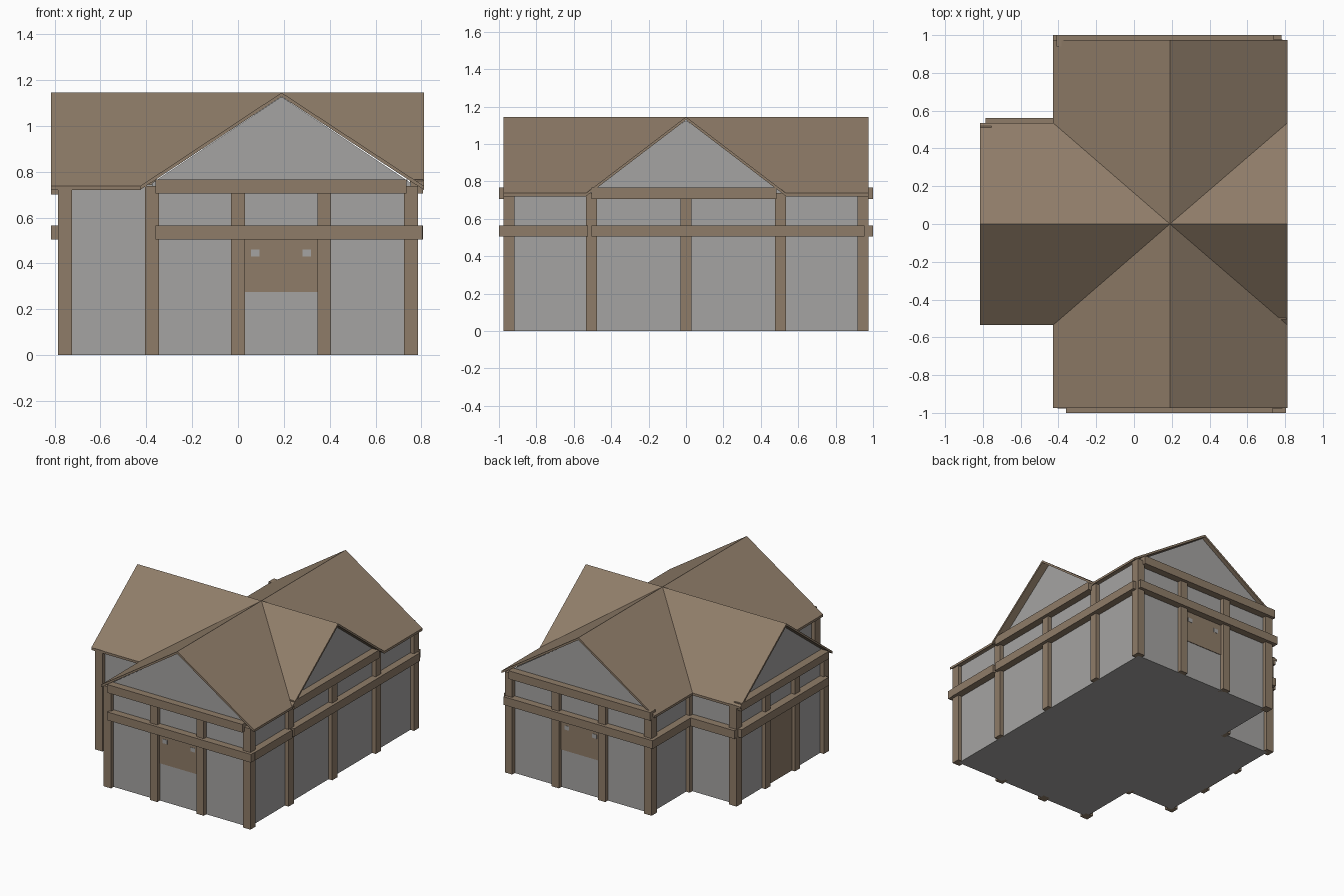
import bpy, bmesh

if "Cube" in bpy.data.objects:
    bpy.data.objects.remove(bpy.data.objects["Cube"])

def material(name, col):
    m = bpy.data.materials.new(name)
    m.diffuse_color = (*col, 1)
    m.use_nodes = True
    m.node_tree.nodes["Principled BSDF"].inputs["Base Color"].default_value = m.diffuse_color
    return m

WOOD = material("brown wood", (0.275, 0.203, 0.140))
WALL = material("grey plaster", (0.375, 0.370, 0.362))

def finish(name, bm, mat):
    bmesh.ops.recalc_face_normals(bm, faces=bm.faces)
    me = bpy.data.meshes.new(name)
    bm.to_mesh(me)
    bm.free()
    me.materials.append(mat)
    ob = bpy.data.objects.new(name, me)
    bpy.context.collection.objects.link(ob)
    return ob

def box(name, x, y, z, mat=WOOD):
    bm = bmesh.new()
    bmesh.ops.create_cube(bm, size=1)
    for v in bm.verts:
        for i, (a, b) in enumerate((x, y, z)):
            v.co[i] = (a + b) / 2 + v.co[i] * (b - a)
    return finish(name, bm, mat)

# Floor plan: main hall along y, side wing towards -x
XL, XM, XR, YM, YW, CX = -0.755, -0.375, 0.755, 0.947, 0.505, 0.19
plan = [(XM, -YM), (XR, -YM), (XR, YM), (XM, YM),
        (XM, YW), (XL, YW), (XL, -YW), (XM, -YW)]
bm = bmesh.new()
floor = bm.faces.new([bm.verts.new((x, y, 0)) for x, y in plan])
top = []
low = list(floor.verts)
top = [bm.verts.new((x, y, 0.745)) for x, y in plan]
for i in range(8):
    j = (i + 1) % 8
    bm.faces.new((low[i], low[j], top[j], top[i]))
finish("walls", bm, WALL)

# Gable triangles under the roof
def gable(name, half, peak, place):
    bm = bmesh.new()
    pts = [(-half, 0.74), (half, 0.74), (half, 0.75), (0, peak), (-half, 0.75)]
    bm.faces.new([bm.verts.new(place(u, z)) for u, z in pts])
    finish(name, bm, WALL)

for s, n in ((-1, "front"), (1, "back")):
    gable(n + "_gable", 0.565, 1.127, lambda u, z: (CX + u, s * YM, z))
for x, n in ((XL, "left"), (XR, "right")):
    gable(n + "_gable", YW, 1.127, lambda u, z: (x, u, z))

# Cross roof with valleys, front half and mirrored back half
ZR, ZE, EY, EW = 1.145, 0.737, 0.975, 0.535
EL, ER, EM = -0.815, 0.812, -0.428
C = (CX, 0, ZR)
faces = [
    [C, (CX, -EY, ZR), (EM, -EY, ZE), (EM, -EW, ZE)],
    [(CX, -EY, ZR), C, (ER, -EW, ZE), (ER, -EY, ZE)],
    [(EL, 0, ZR), (EL, -EW, ZE), (EM, -EW, ZE), C],
    [(ER, 0, ZR), C, (ER, -EW, ZE)],
]
bm = bmesh.new()
for pts in faces:
    for s in (1, -1):
        bm.faces.new([bm.verts.new((x, y * s, z)) for x, y, z in pts])
bmesh.ops.remove_doubles(bm, verts=bm.verts, dist=1e-4)
# upward skin plus underside and rim
top_faces = list(bm.faces)
ext = bmesh.ops.extrude_face_region(bm, geom=top_faces, use_keep_orig=True)
for g in ext["geom"]:
    if isinstance(g, bmesh.types.BMVert):
        g.co.z -= 0.017
finish("roof", bm, WOOD)

# Posts
posts = [(x, s * YM) for s in (-1, 1) for x in (XM, 0, 0.376, XR)]
posts += [(XR, y) for y in (-YW, 0, YW)]
posts += [(x, s * YW) for s in (-1, 1) for x in (XL, XM)]
posts += [(XL, -0.17), (XL, 0.17)]
for x, y in posts:
    box("post", (x - 0.03, x + 0.03), (y - 0.03, y + 0.03), (0, 0.738))

# Beams: middle rail around the building, upper tie beam on each gable
MID, TIE = (0.505, 0.565), (0.706, 0.766)
box("front_rail", (-0.36, 0.805), (-1, -0.94), MID)
box("front_tie_beam", (-0.36, 0.735), (-1, -0.94), TIE)
box("back_rail", (-0.43, 0.78), (0.94, 1), MID)
box("back_tie_beam", (-0.41, 0.74), (0.94, 1), TIE)
box("right_rail_front", (0.75, 0.808), (-0.96, -0.525), MID)
box("right_rail", (0.75, 0.808), (-0.505, 0.955), MID)
box("right_tie_beam", (0.75, 0.808), (-0.505, 0.485), TIE)
box("left_rail", (-0.815, -0.755), (-0.49, 0.52), MID)
box("left_tie_beam", (-0.815, -0.755), (-0.49, 0.52), (0.70, 0.755))
box("wing_back_rail", (-0.785, -0.41), (0.50, 0.56), MID)
box("hall_left_rail", (-0.43, -0.375), (0.52, 0.97), MID)

# Window shutters front and back with pale marks, door on the left wing
for s, n in ((-1, "front"), (1, "back")):
    y = s * (YM + 0.002)
    box(n + "_shutter", (0.03, 0.346), (y - 0.002, y + 0.002), (0.275, 0.505))
    for x in (0.075, 0.30):
        box(n + "_shutter_mark", (x - 0.018, x + 0.018),
            (y - 0.004, y + 0.004), (0.43, 0.46), WALL)
box("door", (XL - 0.005, XL + 0.002), (-0.14, 0.14), (0, 0.505))
